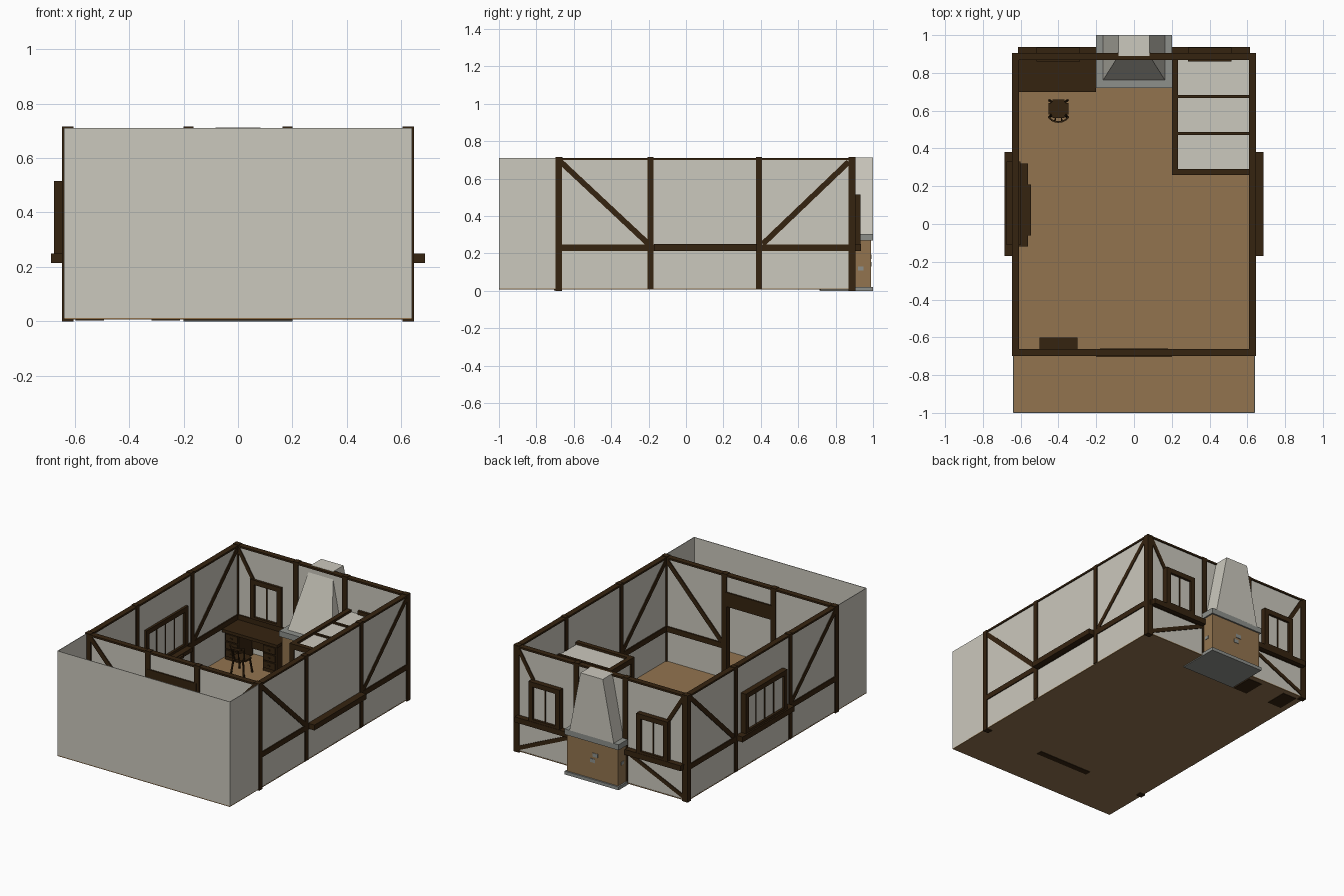
import bpy, bmesh, math
from mathutils import Vector, Matrix

if "Cube" in bpy.data.objects:
    bpy.data.objects.remove(bpy.data.objects["Cube"], do_unlink=True)


def material(name, rgb):
    m = bpy.data.materials.new(name)
    m.use_nodes = True
    m.diffuse_color = (*rgb, 1)
    m.node_tree.nodes["Principled BSDF"].inputs["Base Color"].default_value = (*rgb, 1)
    return m


plaster = material("plaster", (0.60, 0.58, 0.51))
timber = material("dark timber", (0.036, 0.017, 0.005))
boards = material("tan boards", (0.29, 0.175, 0.078))
stone = material("grey stone", (0.27, 0.28, 0.26))


def finish(name, bm, mat):
    bmesh.ops.recalc_face_normals(bm, faces=bm.faces)
    mesh = bpy.data.meshes.new(name)
    bm.to_mesh(mesh)
    bm.free()
    mesh.materials.append(mat)
    ob = bpy.data.objects.new(name, mesh)
    bpy.context.collection.objects.link(ob)
    return ob


def box(bm, x0, x1, y0, y1, z0, z1):
    m = Matrix.Translation(((x0 + x1) / 2, (y0 + y1) / 2, (z0 + z1) / 2))
    m = m @ Matrix.Diagonal((abs(x1 - x0), abs(y1 - y0), abs(z1 - z0), 1))
    return bmesh.ops.create_cube(bm, size=1, matrix=m)["verts"]


def boxes(name, mat, *dims):
    bm = bmesh.new()
    for d in dims:
        box(bm, *d)
    return finish(name, bm, mat)


def strut(bm, p, q, normal, width, depth):
    # square beam from p to q lying in the wall with the given normal
    p, q, n = Vector(p), Vector(q), Vector(normal)
    along = (q - p).normalized()
    rot = Matrix((along, n.cross(along), n)).transposed().to_4x4()
    m = Matrix.Translation((p + q) / 2) @ rot
    m = m @ Matrix.Diagonal(((q - p).length, width, depth, 1))
    bmesh.ops.create_cube(bm, size=1, matrix=m)


TOP, BASE = 0.705, 0.01
W, BACK, FRONT = 0.627, 0.887, -0.68      # wall centre planes
RAIL = 0.23

# floor and front yard walls
boxes("floor", boards, (-0.64, 0.64, -1, 0.9, 0.006, 0.012))
boxes("yard_walls", plaster,
      (-0.64, 0.64, -1, -0.996, BASE, 0.71),
      (-0.64, -0.636, -1, FRONT, BASE, 0.71),
      (0.636, 0.64, -1, FRONT, BASE, 0.71))

# plaster walls of the room
for side, s in (("left", 1), ("right", -1)):
    boxes(side + "_wall", plaster, (s * 0.616, s * 0.639, FRONT, BACK, BASE, TOP))
boxes("back_wall", plaster, (-W, W, 0.876, 0.898, BASE, TOP))
boxes("front_wall", plaster,
      (-W, -0.19, -0.69, -0.67, BASE, TOP),
      (0.19, W, -0.69, -0.67, BASE, TOP),
      (-0.19, 0.19, -0.69, -0.67, 0.55, TOP))

# side wall timber framing
for side, s in (("left", 1), ("right", -1)):
    bm = bmesh.new()
    x, n = s * W, (1, 0, 0)
    for y in (-0.19, 0.39):
        strut(bm, (x, y, BASE), (x, y, 0.715), n, 0.032, 0.038)
    strut(bm, (x, FRONT, RAIL), (x, BACK, RAIL), n, 0.036, 0.038)
    strut(bm, (x, FRONT, TOP), (x, BACK, TOP), n, 0.012, 0.038)
    strut(bm, (x, -0.67, 0.69), (x, -0.2, 0.25), n, 0.03, 0.034)
    strut(bm, (x, 0.87, 0.69), (x, 0.41, 0.25), n, 0.03, 0.034)
    box(bm, s * 0.63, s * 0.686, -0.17, 0.38, 0.214, 0.25)
    finish(side + "_wall_beams", bm, timber)

# corner posts
boxes("corner_posts", timber, *[
    (s * 0.605, s * 0.646, y - 0.018, y + 0.018, 0.0, 0.715)
    for s in (-1, 1) for y in (FRONT, BACK)])

# back and front wall framing
for name, y in (("back", BACK), ("front", FRONT)):
    bm = bmesh.new()
    n = (0, 1, 0)
    strut(bm, (-W, y, TOP), (W, y, TOP), n, 0.012, 0.038)
    for s in (-1, 1):
        strut(bm, (s * 0.182, y, BASE), (s * 0.182, y, 0.715), n, 0.036, 0.038)
        strut(bm, (s * W, y, RAIL), (s * 0.19, y, RAIL), n, 0.036, 0.038)
        if name == "back":
            strut(bm, (s * 0.61, y, 0.03), (s * 0.2, y, 0.215), n, 0.026, 0.034)
            strut(bm, (s * 0.61, y, 0.69), (s * 0.5, y, 0.51), n, 0.026, 0.034)
            box(bm, s * 0.2, s * 0.615, 0.89, 0.936, 0.214, 0.25)
        else:
            strut(bm, (s * 0.61, y, 0.69), (s * 0.2, y, 0.25), n, 0.03, 0.034)
    if name == "front":
        box(bm, -0.18, 0.18, -0.7, -0.66, 0.50, 0.595)
        box(bm, -0.2, 0.2, -0.705, -0.665, 0.003, 0.016)
    finish(name + "_wall_beams", bm, timber)


# windows: frame, glazing bars and pale panes, laid out along u and depth d
def window(name, centre, half, d0, d1, bars, sideways):
    def lay(u0, u1, z0, z1, inset=0.0):
        a, b = d0 + inset, d1 - inset
        return (a, b, u0, u1, z0, z1) if sideways else (u0, u1, a, b, z0, z1)
    lo, hi, z0, z1, w = centre - half, centre + half, 0.25, 0.515, 0.032
    parts = [lay(lo, lo + w, z0, z1), lay(hi - w, hi, z0, z1),
             lay(lo, hi, z1 - w, z1), lay(lo, hi, z0, z0 + 0.016)]
    inner = 2 * (half - w)
    for i in range(1, bars + 1):
        u = lo + w + inner * i / (bars + 1)
        parts.append(lay(u - 0.004, u + 0.004, z0, z1, 0.012))
    boxes(name + "_frame", timber, *parts)
    boxes(name + "_pane", plaster, lay(lo + w, hi - w, z0, z1 - w, 0.016))


window("right_window", 0.11, 0.22, -0.676, -0.6, 3, True)
window("back_left_window", 0.4, 0.115, 0.86, 0.934, 1, False)
window("back_right_window", -0.4, 0.115, 0.86, 0.934, 1, False)
boxes("inner_window_sill", timber, (-0.62, -0.56, -0.12, 0.32, 0.222, 0.25),
      (-0.57, -0.546, -0.06, 0.21, 0.226, 0.246))

# fireplace: hearth, body with an opening, mantel, tapered hood
boxes("hearth_slab", stone, (-0.2, 0.2, 0.72, 1, 0, 0.022))
boxes("fireplace_body", boards,
      (-0.19, -0.12, 0.735, 0.99, 0.02, 0.27), (0.12, 0.19, 0.735, 0.99, 0.02, 0.27),
      (-0.13, 0.13, 0.86, 0.99, 0.02, 0.27), (-0.13, 0.13, 0.735, 0.87, 0.21, 0.27))
boxes("fireplace_stones", stone,
      (-0.04, 0.0, 0.988, 0.993, 0.17, 0.195), (-0.02, 0.015, 0.988, 0.993, 0.13, 0.155),
      (0.188, 0.193, 0.92, 0.95, 0.11, 0.13), (-0.193, -0.188, 0.93, 0.96, 0.15, 0.17))
boxes("mantel", stone, (-0.2, 0.2, 0.72, 1, 0.268, 0.305))
bm = bmesh.new()
for v in box(bm, -0.165, 0.165, 0.76, 1, 0.3, 0.712):
    if v.co.z > 0.5:
        v.co.x *= 0.5
        v.co.y = max(v.co.y, 0.89)
finish("chimney_hood", bm, plaster)

# closet in the back left corner
boxes("closet_panels", plaster,
      (0.21, 0.225, 0.27, 0.87, BASE, 0.49), (0.21, 0.61, 0.268, 0.283, BASE, 0.49),
      (0.21, 0.61, 0.27, 0.87, 0.475, 0.49))
beams = [(0.2, 0.232, 0.26, 0.87, 0.47, 0.505), (0.2, 0.615, 0.26, 0.292, 0.47, 0.505),
         (0.2, 0.232, 0.26, 0.292, BASE, 0.5), (0.585, 0.615, 0.26, 0.292, BASE, 0.5)]
beams += [(0.22, 0.61, y - 0.008, y + 0.008, 0.47, 0.5) for y in (0.48, 0.675)]
boxes("closet_beams", timber, *beams)

# writing desk with two drawer pedestals
parts = [(-0.61, -0.2, 0.7, 0.872, 0.195, 0.215), (-0.6, -0.21, 0.85, 0.87, 0.06, 0.2)]
for x in (-0.545, -0.265):
    parts.append((x - 0.052, x + 0.052, 0.715, 0.865, 0.003, 0.2))
    for i in range(3):
        z = 0.035 + i * 0.053
        parts.append((x - 0.044, x + 0.044, 0.708, 0.716, z, z + 0.045))
        parts.append((x - 0.008, x + 0.008, 0.702, 0.71, z + 0.018, z + 0.026))
boxes("desk", timber, *parts)

# chair with splayed legs and a curved back
bm = bmesh.new()
cx, cy = -0.4, 0.61
seat = box(bm, cx - 0.052, cx + 0.052, cy - 0.05, cy + 0.05, 0.108, 0.12)
bmesh.ops.bevel(bm, geom=[e for e in bm.edges if abs(e.verts[0].co.z - e.verts[1].co.z) > 0.005],
                offset=0.02, segments=3, affect='EDGES')
for sx in (-1, 1):
    for sy in (-1, 1):
        strut(bm, (cx + sx * 0.035, cy + sy * 0.035, 0.11),
              (cx + sx * 0.048, cy + sy * 0.045, BASE), (0, 1, 0), 0.009, 0.009)
arc = [(cx + 0.06 * math.sin(a), cy - 0.02 - 0.05 * math.cos(a))
       for a in [math.radians(t) for t in range(-60, 61, 20)]]
for (ax, ay), (bx, by) in zip(arc, arc[1:]):
    strut(bm, (ax, ay, 0.2), (bx, by, 0.2), (0, 0, 1), 0.009, 0.014)
for ax, ay in arc[::2]:
    strut(bm, (ax, ay, 0.2), (cx + (ax - cx) * 0.75, ay + 0.015, 0.115), (0, 1, 0), 0.006, 0.006)
finish("chair", bm, timber)

# chest against the front wall
boxes("chest", timber, (-0.495, -0.305, -0.665, -0.605, BASE, 0.12),
      (-0.5, -0.3, -0.67, -0.6, 0.12, 0.14))
